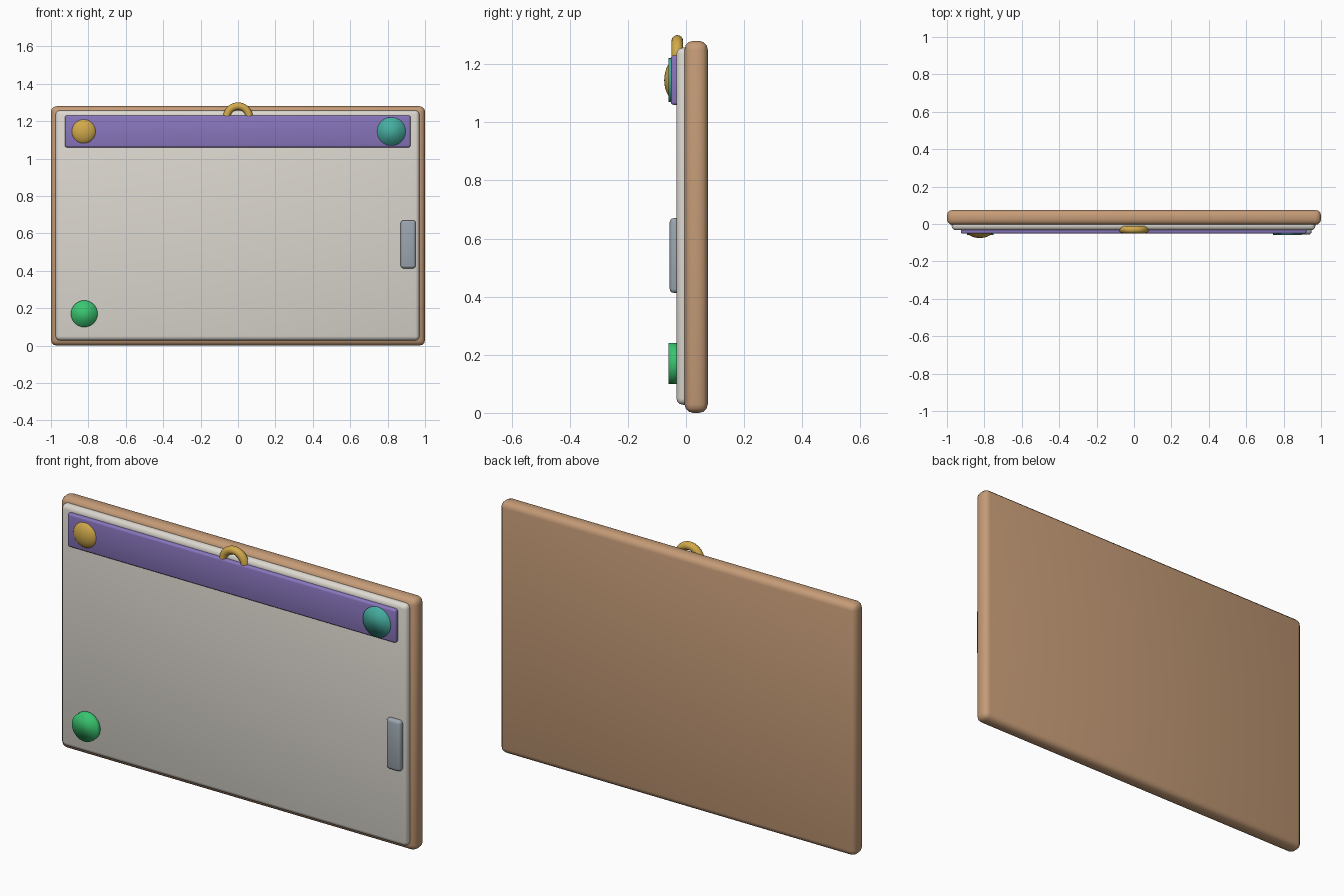
import bpy
from math import pi

if "Cube" in bpy.data.objects:
    bpy.data.objects.remove(bpy.data.objects["Cube"], do_unlink=True)


def material(name, rgb):
    m = bpy.data.materials.new(name)
    m.use_nodes = True
    m.diffuse_color = (*rgb, 1)
    m.node_tree.nodes["Principled BSDF"].inputs["Base Color"].default_value = (*rgb, 1)
    return m


wood = material("tan wood", (0.56, 0.33, 0.185))
paper = material("off white paper", (0.72, 0.69, 0.63))
purple = material("purple", (0.25, 0.18, 0.51))
gold = material("gold", (0.64, 0.40, 0.07))
teal = material("teal", (0.06, 0.42, 0.35))
green = material("green", (0.04, 0.56, 0.16))
grey = material("blue grey", (0.33, 0.38, 0.43))


def finish(name, mat):
    ob = bpy.context.object
    ob.name = name
    ob.data.materials.append(mat)
    bpy.ops.object.shade_smooth()
    return ob


def box(name, mat, x, y, z, bevel):
    """Rounded box from its (low, high) extents on each axis."""
    spans = (x, y, z)
    bpy.ops.mesh.primitive_cube_add(size=1, location=[(a + b) / 2 for a, b in spans])
    bpy.context.object.scale = [b - a for a, b in spans]
    bpy.ops.object.transform_apply(location=False, rotation=False, scale=True)
    ob = finish(name, mat)
    mod = ob.modifiers.new("rounded edges", "BEVEL")
    mod.width = bevel
    mod.segments = 3


def disc(name, mat, x, z, radius, front, back):
    bpy.ops.mesh.primitive_cylinder_add(
        vertices=32, radius=radius, depth=back - front,
        location=(x, (front + back) / 2, z), rotation=(pi / 2, 0, 0))
    finish(name, mat)


# Board, sheet and header strip
box("backing_board", wood, (-1, 1), (-0.005, 0.075), (0, 1.28), 0.03)
box("paper_sheet", paper, (-0.975, 0.97), (-0.033, 0.02), (0.028, 1.257), 0.022)
box("header_strip", purple, (-0.925, 0.922), (-0.052, -0.015), (1.06, 1.23), 0.01)

# Side clip
box("side_clip", grey, (0.87, 0.95), (-0.056, -0.01), (0.413, 0.67), 0.014)

# Flat round magnets
disc("teal_magnet", teal, 0.82, 1.145, 0.076, -0.06, -0.02)
disc("green_magnet", green, -0.822, 0.17, 0.071, -0.06, -0.02)

# Domed pin
bpy.ops.mesh.primitive_uv_sphere_add(segments=32, ring_count=16, radius=1,
                                     location=(-0.825, -0.032, 1.145))
bpy.context.object.scale = (0.072, 0.043, 0.072)
finish("domed_pin", gold)

# Hanging ring, its lower half sunk into the header
bpy.ops.mesh.primitive_torus_add(major_segments=40, minor_segments=16,
                                 major_radius=0.06, minor_radius=0.02,
                                 location=(0, -0.03, 1.22), rotation=(pi / 2, 0, 0))
finish("hanging_ring", gold)
